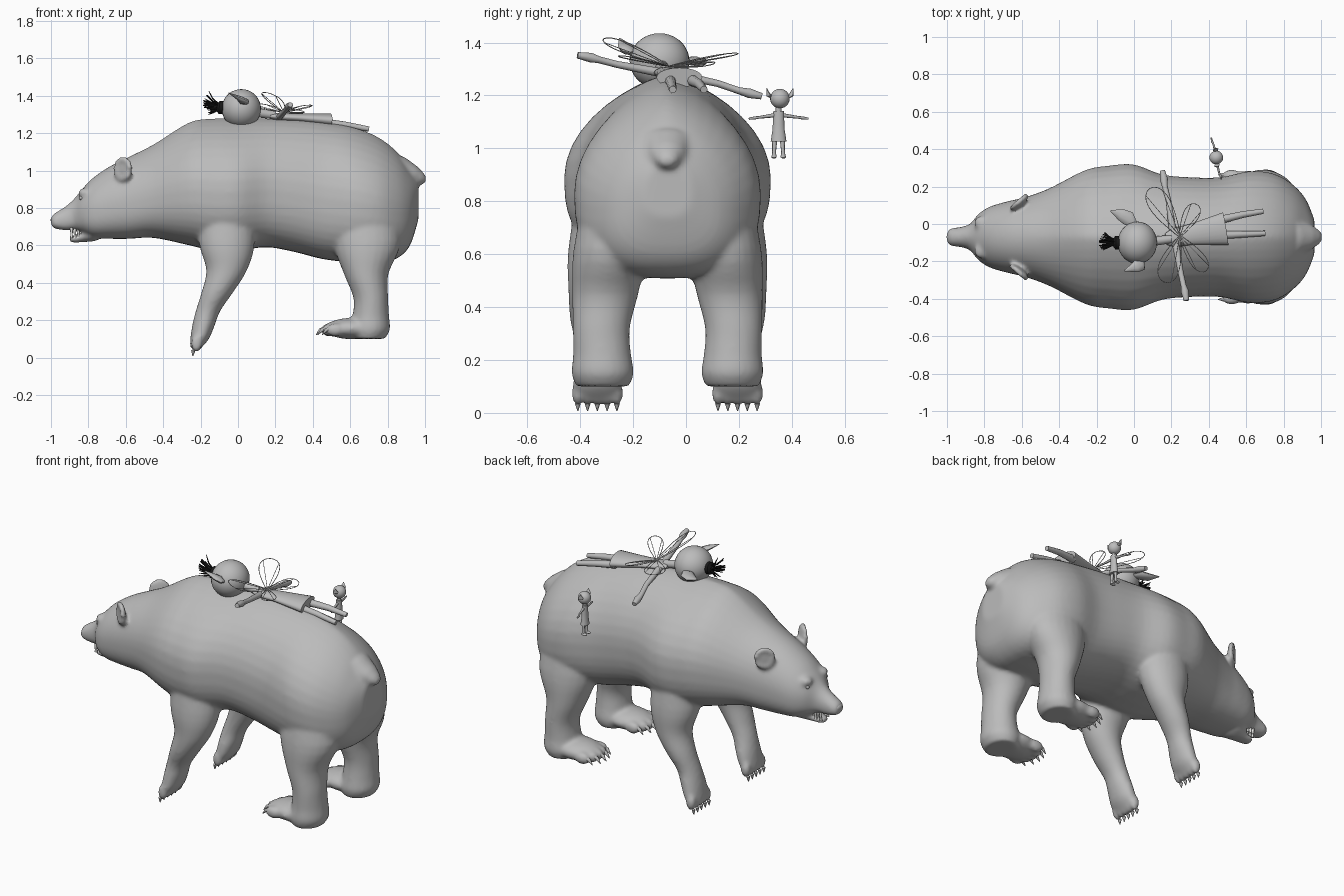
import bpy, bmesh, math, random
from mathutils import Vector, Matrix

random.seed(4)
Y0 = -0.07   # bear centre line


def material(name, c):
    m = bpy.data.materials.new(name)
    m.diffuse_color = (*c, 1)
    return m


GREY = material("plain grey", (0.5, 0.5, 0.5))
WHITE = material("tooth white", (0.9, 0.9, 0.88))
BLACK = material("hair black", (0.01, 0.01, 0.01))


def turn(n):
    return [2 * math.pi * k / n for k in range(n)]


def smooth_rows(rows, n=4):
    """Catmull-Rom rows between the given rows."""
    V = [Vector(r) for r in rows]
    out = []
    for i in range(len(V) - 1):
        a, b, c, d = V[max(i - 1, 0)], V[i], V[i + 1], V[min(i + 2, len(V) - 1)]
        for k in range(n):
            t = k / n
            out.append((b * 2 + (c - a) * t + (a * 2 - b * 5 + c * 4 - d) * t * t
                        + (b * 3 - a - c * 3 + d) * t ** 3) / 2)
    return out + [V[-1]]


def skin(bm, rings):
    """Join rings of points into a closed skin."""
    vs = [[bm.verts.new(p) for p in r] for r in rings]
    n = len(vs[0])
    for a, b in zip(vs, vs[1:]):
        for i in range(n):
            bm.faces.new((a[i], a[(i + 1) % n], b[(i + 1) % n], b[i]))
    bm.faces.new(vs[0])
    bm.faces.new(vs[-1])


def tube(bm, pts, n=10, flat=1.0):
    """Round tube through (x, y, z, radius) points."""
    P = [Vector(p[:3]) for p in pts]
    rings = []
    for i, p in enumerate(P):
        d = (P[min(i + 1, len(P) - 1)] - P[max(i - 1, 0)]).normalized()
        ref = Vector((0, 0, 1)) if abs(d.z) < 0.9 else Vector((1, 0, 0))
        u = d.cross(ref).normalized()
        v = u.cross(d)
        r = pts[i][3]
        rings.append([p + u * r * math.cos(a) + v * r * flat * math.sin(a) for a in turn(n)])
    skin(bm, rings)


def ball(bm, loc, scale, rz=0, n=20):
    M = Matrix.Translation(loc) @ Matrix.Rotation(rz, 4, 'Z') @ Matrix.Diagonal((*scale, 1))
    bmesh.ops.create_uvsphere(bm, u_segments=n, v_segments=n * 2 // 3, radius=1, matrix=M)


def finish(bm, name, mat=GREY, angle=50):
    bmesh.ops.recalc_face_normals(bm, faces=bm.faces)
    me = bpy.data.meshes.new(name)
    bm.to_mesh(me)
    bm.free()
    me.materials.append(mat)
    ob = bpy.data.objects.new(name, me)
    bpy.context.collection.objects.link(ob)
    for o in bpy.context.selected_objects:
        o.select_set(False)
    ob.select_set(True)
    bpy.context.view_layer.objects.active = ob
    bpy.ops.object.shade_smooth_by_angle(angle=math.radians(angle))
    return ob


# --- bear trunk and head: x, top, bottom, half width, upper squeeze
trunk = [(-1.0, .75, .705, .03, 1), (-.98, .772, .69, .046, 1), (-.92, .81, .68, .055, 1),
         (-.875, .85, .683, .072, 1), (-.83, .905, .668, .125, 1), (-.77, .965, .64, .163, 1),
         (-.68, 1.025, .635, .19, 1), (-.58, 1.075, .635, .214, 1.05), (-.45, 1.14, .64, .262, 1.2),
         (-.26, 1.258, .6, .358, 1.45), (-.13, 1.278, .57, .382, 1.5), (0, 1.278, .57, .388, 1.5),
         (.15, 1.278, .59, .335, 1.35), (.3, 1.273, .565, .32, 1.3), (.46, 1.258, .525, .32, 1.3),
         (.62, 1.23, .51, .352, 1.4), (.75, 1.178, .51, .338, 1.4), (.85, 1.1, .53, .28, 1.25),
         (.92, 1.01, .6, .2, 1.1), (.965, .95, .74, .09, 1)]
bm = bmesh.new()
rings = []
for x, t, b, w, up in smooth_rows(trunk):
    zc = b + (t - b) * .45
    ring = []
    for a in turn(40):
        c, s = math.cos(a), math.sin(a)
        e, f = (up, 1) if s > 0 else (.75, .75)
        ring.append((x, Y0 + w * math.copysign(abs(c) ** e, c),
                     zc + (t - zc if s > 0 else zc - b) * math.copysign(abs(s) ** f, s)))
    rings.append(ring)
skin(bm, rings)
# lower jaw and tail
tube(bm, [(-.9, Y0, .632, .025), (-.885, Y0, .632, .038), (-.84, Y0, .64, .05),
          (-.77, Y0, .665, .09)], 16, .5)
tube(bm, [(.86, Y0, 1.0, .1), (.94, Y0, .97, .07), (.985, Y0, .952, .042), (1.004, Y0, .945, .02)], 16, .8)

# --- bear legs: x, side offset, z, radius along x, radius along y
front = [(-.07, .21, .9, .15, .12), (-.06, .255, .62, .15, .12), (-.06, .275, .47, .11, .10),
         (-.11, .28, .35, .085, .088), (-.16, .27, .25, .066, .076), (-.185, .265, .17, .06, .086),
         (-.205, .265, .1, .05, .092), (-.225, .265, .055, .032, .08)]
hind = [(.67, .18, .88, .16, .12), (.69, .215, .62, .18, .14), (.685, .235, .45, .12, .125),
        (.71, .25, .32, .093, .108), (.71, .247, .22, .098, .11), (.705, .245, .15, .108, .118),
        (.70, .245, .1, .085, .1)]
for s in (1, -1):
    for leg in (front, hind):
        skin(bm, [[(x + rx * math.cos(a), Y0 + s * y + ry * math.sin(a), z) for a in turn(24)]
                  for x, y, z, rx, ry in smooth_rows(leg)])
    # hind foot with toes, front toes
    ball(bm, (.61, Y0 + s * .245, .155), (.15, .112, .057))
    for k in range(-2, 3):
        ball(bm, (.49 + .008 * k * k, Y0 + s * .245 + k * .044, .148), (.052, .027, .036))
        ball(bm, (-.222, Y0 + s * .265 + k * .037, .075), (.03, .024, .047))
    # brow and cupped ear
    ball(bm, (-.815, Y0 + s * .075, .88), (.04, .04, .028))
    M = Matrix.Translation((-.615, Y0 + s * .188, 1.008)) @ Matrix.Rotation(s * .7, 4, 'Z')
    ball(bm, (-.607, Y0 + s * .185, 1.003), (.052, .018, .055), s * .7)
    tube(bm, [(*(M @ Vector((.05 * math.cos(a), 0, .053 * math.sin(a)))), .016)
              for a in turn(20)], 8)
bear = finish(bm, "bear_body")
m = bear.modifiers.new("fuse", 'REMESH')
m.mode, m.voxel_size, m.use_smooth_shade = 'VOXEL', .0115, True
m = bear.modifiers.new("soften", 'SMOOTH')
m.factor, m.iterations = .5, 8

# claws
bm = bmesh.new()
for s in (1, -1):
    for k in range(-2, 3):
        y = Y0 + s * .265 + k * .037
        tube(bm, [(-.225, y, .065, .014), (-.24, y, .035, .011), (-.242, y, .008, .002)], 8)
        y, x = Y0 + s * .245 + k * .044, .008 * k * k
        tube(bm, [(.465 + x, y, .155, .013), (.44 + x, y, .147, .01), (.418 + x, y, .122, .002)], 8)
finish(bm, "bear_claws")

# eyes and nose
bm = bmesh.new()
for s in (1, -1):
    ball(bm, (-.838, Y0 + s * .09, .853), (.011, .011, .011), 0, 12)
ball(bm, (-.982, Y0, .735), (.02, .035, .022), 0, 12)
finish(bm, "bear_eyes_and_nose")

# teeth
bm = bmesh.new()
for s in (1, -1):
    for x in (-.89, -.872, -.854, -.838):
        tube(bm, [(x, Y0 + s * .036, .695, .009), (x, Y0 + s * .037, .66, .006)], 8)
        tube(bm, [(x, Y0 + s * .034, .64, .008), (x, Y0 + s * .034, .672, .004)], 8)
finish(bm, "bear_teeth", WHITE)

# --- lying winged figure
bm = bmesh.new()
ball(bm, (.018, -.1, 1.33), (.105, .113, .105), 0, 28)
tube(bm, [(.1, -.093, 1.31, .025), (.2, -.08, 1.295, .022)], 12)
finish(bm, "fairy_head")
bm = bmesh.new()
tube(bm, [(.0, .0, 1.33, .02), (-.03, .03, 1.33, .04), (-.07, .05, 1.325, .032), (-.125, .07, 1.34, .004)], 10, .45)
tube(bm, [(.04, -.2, 1.36, .02), (.03, -.215, 1.37, .04), (.01, -.23, 1.385, .03), (-.05, -.25, 1.415, .004)], 10, .45)
finish(bm, "fairy_ears")
bm = bmesh.new()
tube(bm, [(.17, -.08, 1.29, .03), (.21, -.075, 1.287, .05), (.31, -.055, 1.282, .056), (.49, -.025, 1.268, .088)], 20, .42)
finish(bm, "fairy_dress")
bm = bmesh.new()
tube(bm, [(.46, .022, 1.257, .022), (.58, .05, 1.243, .018), (.69, .068, 1.222, .014)])
tube(bm, [(.46, -.06, 1.257, .022), (.58, -.055, 1.243, .018), (.7, -.05, 1.222, .014)])
finish(bm, "fairy_legs")
bm = bmesh.new()
tube(bm, [(.21, -.06, 1.285, .02), (.185, .12, 1.245, .015), (.165, .2, 1.218, .015),
          (.16, .24, 1.208, .021), (.152, .285, 1.197, .014)], 10, .9)
tube(bm, [(.22, -.09, 1.285, .02), (.25, -.26, 1.317, .015), (.265, -.33, 1.335, .015),
          (.272, -.36, 1.343, .021), (.28, -.41, 1.352, .014)], 10, .9)
finish(bm, "fairy_arms")

# hair tuft and band
bm = bmesh.new()
tube(bm, [(-.07, -.1, 1.335, .035), (-.1, -.1, 1.338, .036), (-.112, -.1, 1.34, .02)], 14)
for i in range(34):
    a, r = random.uniform(0, 6.28), random.uniform(.01, .07)
    dy, dz = r * math.cos(a), r * math.sin(a)
    tube(bm, [(-.1, -.1 + dy * .2, 1.34 + dz * .2, .005), (-.135, -.1 + dy * .6, 1.345 + dz * .6, .004),
              (-.195 + r * .6, -.1 + dy, 1.36 + dz, .002)], 5)
finish(bm, "fairy_hair", BLACK)

# wings: outline loops with veins
bm = bmesh.new()
root = Vector((.245, -.065, 1.31))
for tip, w in (((.085, .19, 1.36), .068), ((.335, .105, 1.32), .05),
               ((.16, -.31, 1.415), .068), ((.385, -.25, 1.35), .05)):
    d = Vector(tip) - root
    side = d.cross(Vector((.15, -.2, 1))).normalized() * w
    loop = []
    for k in range(25):
        t = 2 * math.pi * k / 24
        f = (1 - math.cos(t)) / 2
        loop.append(root + d * f + side * math.sin(t) * (.3 + .9 * f))
    tube(bm, [(*p, .002) for p in loop], 5)
    for k in (9, 14):
        tube(bm, [(*root, .0016), (*(root + (loop[k] - root) * .5), .0016), (*loop[k], .0016)], 5)
finish(bm, "fairy_wings")

# --- small standing figure beside the bear
X, Y = .44, .35
bm = bmesh.new()
ball(bm, (X, Y + .005, 1.188), (.037, .037, .037), 0, 20)
tube(bm, [(X, Y, 1.16, .011), (X, Y, 1.12, .011)])
for s in (1, -1):
    yc = Y + .005
    tube(bm, [(X, yc + s * .03, 1.19, .008), (X - s * .004, yc + s * .042, 1.2, .016),
              (X - s * .008, yc + s * .05, 1.226, .002)], 8, .5)
finish(bm, "small_figure_head")
bm = bmesh.new()
tube(bm, [(X, Y, 1.142, .02), (X, Y, 1.09, .022), (X, Y, 1.07, .023), (X, Y, 1.025, .03)], 16, .75)
finish(bm, "small_figure_clothes")
bm = bmesh.new()
for s in (1, -1):
    tube(bm, [(X, Y + s * .014, 1.04, .01), (X, Y + s * .017, .985, .007), (X, Y + s * .017, .966, .01)], 8)
    ball(bm, (X - .008, Y + s * .018, .969), (.018, .01, .008), 0, 10)
    tube(bm, [(X, Y + s * .015, 1.125, .008), (X - s * .015, Y + s * .075, 1.117, .005),
              (X - s * .022, Y + s * .09, 1.115, .006), (X - s * .027, Y + s * .112, 1.112, .004)], 8)
finish(bm, "small_figure_limbs")
